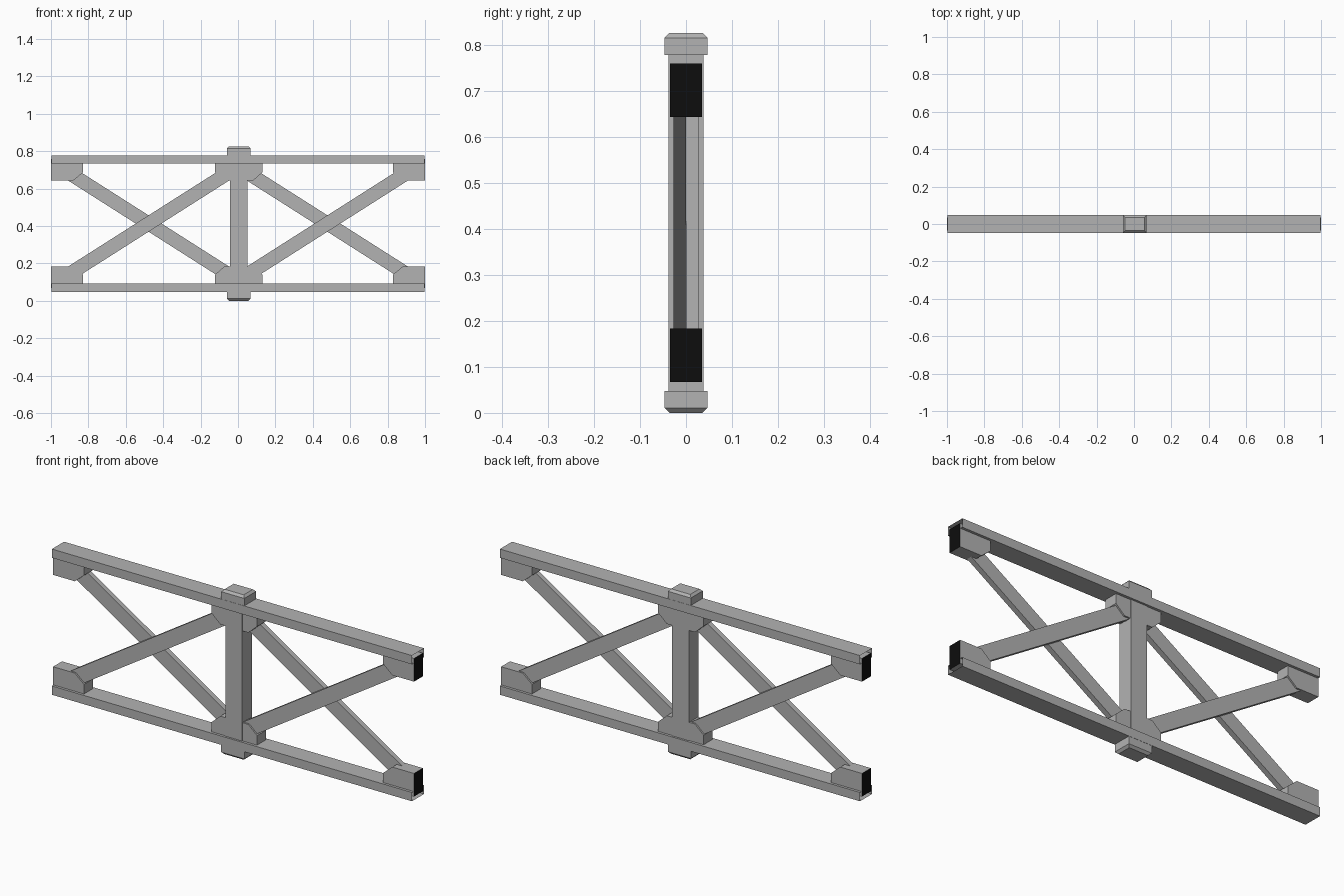
import bpy, bmesh
from math import hypot
from mathutils import Vector

if "Cube" in bpy.data.objects:
    bpy.data.objects.remove(bpy.data.objects["Cube"], do_unlink=True)


def material(name, value):
    mat = bpy.data.materials.new(name)
    mat.use_nodes = True
    colour = (value, value, value, 1)
    mat.diffuse_color = colour
    mat.node_tree.nodes["Principled BSDF"].inputs["Base Color"].default_value = colour
    return mat


STEEL = material("grey steel", 0.45)
DARK = material("black end face", 0.004)

MID = 0.413      # half of the full height
CENTRE = 0.004   # x of the middle post


def prism(name, profile, y0, y1, edit=None):
    """Extrude an x-z outline from y0 to y1."""
    bm = bmesh.new()
    face = bm.faces.new([bm.verts.new((x, y0, z)) for x, z in profile])
    grown = bmesh.ops.extrude_face_region(bm, geom=[face])["geom"]
    bmesh.ops.translate(bm, vec=(0, y1 - y0, 0),
                        verts=[v for v in grown if isinstance(v, bmesh.types.BMVert)])
    bmesh.ops.recalc_face_normals(bm, faces=bm.faces)
    if edit:
        edit(bm)
    mesh = bpy.data.meshes.new(name)
    bm.to_mesh(mesh)
    bm.free()
    mesh.materials.append(STEEL)
    mesh.materials.append(DARK)
    obj = bpy.data.objects.new(name, mesh)
    bpy.context.collection.objects.link(obj)
    return obj


def box_outline(x0, x1, z0, z1):
    return [(x0, z0), (x1, z0), (x1, z1), (x0, z1)]


def open_ends(bm):
    ends = [f for f in bm.faces if abs(f.normal.x) > 0.9]
    bmesh.ops.delete(bm, geom=ends, context="FACES")


def blacken_outer_end(bm):
    for f in bm.faces:
        if abs(f.calc_center_median().x) > 0.99:
            f.material_index = 1


def taper_outer_face(bm):
    # Chamfer the rim of the face farthest from mid height
    outer = max(bm.faces, key=lambda f: abs(f.calc_center_median().z - MID))
    bmesh.ops.bevel(bm, geom=list(outer.edges), offset=0.011,
                    segments=1, affect="EDGES")


# Parts repeated at the bottom and top
for level, side in (("bottom", -1), ("top", 1)):
    def z(height):
        return height if side < 0 else 2 * MID - height

    # Long hollow rail, open at both ends
    prism(level + "_rail", box_outline(-0.998, 0.998, z(0.048), z(0.092)),
          -0.048, 0.048, open_ends)

    # Chamfered cap on the end of the post
    prism(level + "_cap", box_outline(CENTRE - 0.064, CENTRE + 0.064, z(0), z(0.048)),
          -0.047, 0.047, taper_outer_face)

    # Middle gusset with two cut corners
    half = 0.126
    prism(level + "_middle_gusset",
          [(CENTRE + x, z(h)) for x, h in
           ((-half, 0.067), (half, 0.067), (half, 0.14), (half - 0.048, 0.183),
            (0.048 - half, 0.183), (-half, 0.14))],
          -0.035, 0.035)

    # End gussets with one cut corner and a dark outer face
    for end, sx in (("right", -1), ("left", 1)):
        prism(f"{level}_{end}_gusset",
              [(sx * x, z(h)) for x, h in
               ((1, 0.067), (1, 0.183), (0.88, 0.183), (0.829, 0.14), (0.829, 0.067))],
              -0.035, 0.035, blacken_outer_end)

# Middle post
prism("middle_post", box_outline(CENTRE - 0.046, CENTRE + 0.046, 0.03, 2 * MID - 0.03),
      -0.038, 0.038)

# Crossed braces: rising ones in front, falling ones behind
for end, sx in (("right", -1), ("left", 1)):
    for kind, slope, y0, y1 in (("rising", 1, -0.027, 0), ("falling", -1, 0, 0.027)):
        run = Vector((0.412, 0.262 * slope))
        across = Vector((-run.y, run.x)).normalized() * 0.037
        mid = Vector((sx * 0.478, MID))
        prism(f"{end}_{kind}_brace",
              [tuple(mid + a * run + b * across)
               for a, b in ((-1, -1), (1, -1), (1, 1), (-1, 1))],
              y0, y1)
